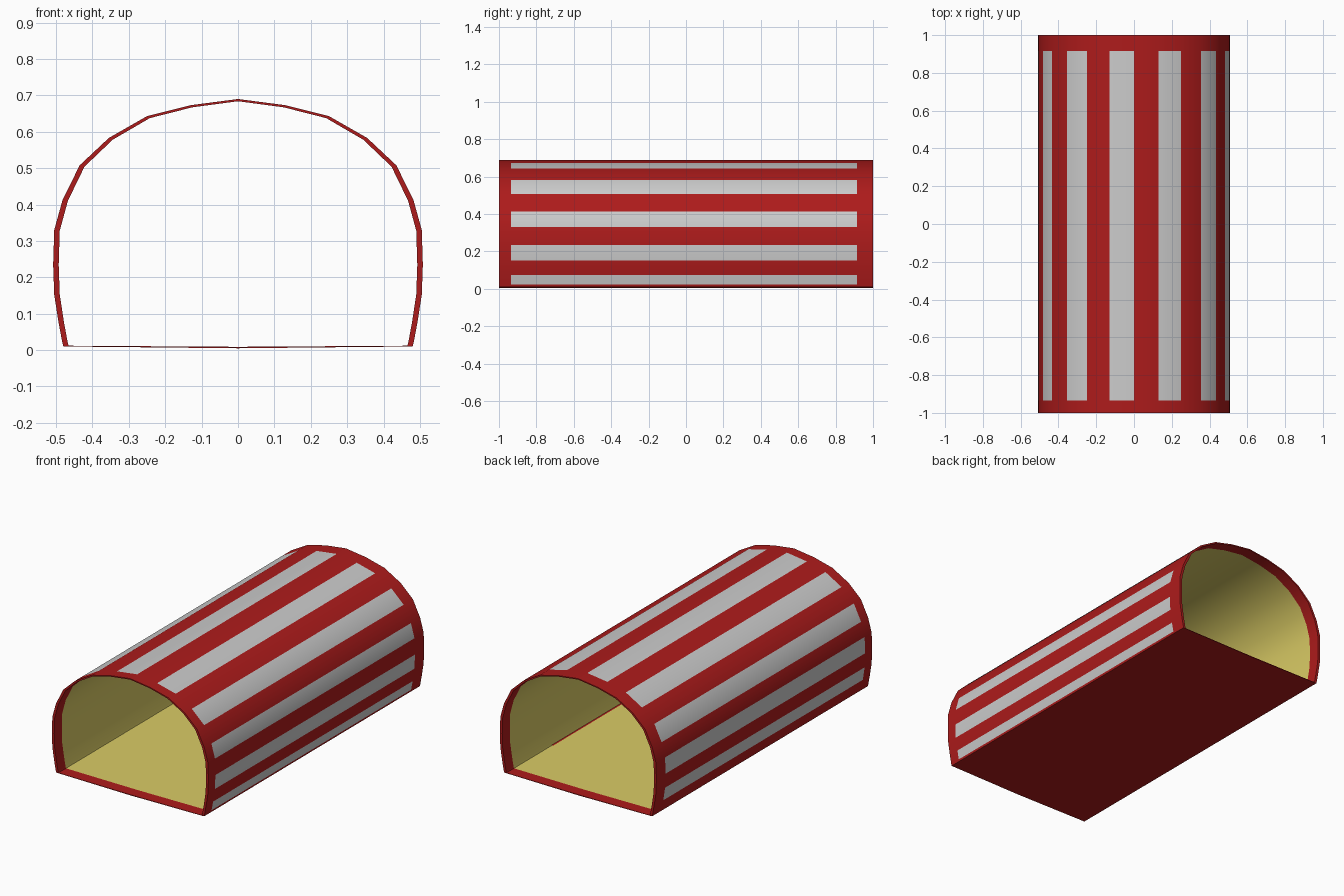
import bpy
from mathutils import Vector

if "Cube" in bpy.data.objects:
    bpy.data.objects.remove(bpy.data.objects["Cube"])


def material(name, rgb):
    m = bpy.data.materials.new(name)
    m.diffuse_color = (*rgb, 1)
    m.use_nodes = True
    m.node_tree.nodes["Principled BSDF"].inputs["Base Color"].default_value = m.diffuse_color
    return m


RED = material("red", (0.42, 0.011, 0.011))
YELLOW = material("yellow", (0.70, 0.60, 0.13))


def make(name, verts, faces, mat=None, normals=None):
    me = bpy.data.meshes.new(name)
    me.from_pydata(verts, [], faces)
    if normals:
        me.polygons.foreach_set("use_smooth", [True] * len(faces))
        me.normals_split_custom_set_from_vertices(normals)
    if mat:
        me.materials.append(mat)
    ob = bpy.data.objects.new(name, me)
    bpy.context.collection.objects.link(ob)
    return ob


def loft(name, profile, bands, side, mat=None):
    """Extrude chosen profile segments along y; bands = (y0, y1, segments)."""
    verts, faces, normals = [], [], []
    last = len(profile) - 1
    for y0, y1, segments in bands:
        for s in segments:
            k = len(verts)
            for i, y in ((s, y0), (s + 1, y0), (s + 1, y1), (s, y1)):
                a, b = profile[max(i - 1, 0)], profile[min(i + 1, last)]
                verts.append((profile[i][0], y, profile[i][1]))
                n = Vector((b[1] - a[1], 0, a[0] - b[0])).normalized()
                normals.append(n * side)
            quad = (k, k + 1, k + 2, k + 3)
            faces.append(quad[::-1] if side > 0 else quad)
    return make(name, verts, faces, mat, normals)


def rim(name, outer, inner, y):
    """Flat end ring between the outer and inner profiles."""
    n = len(outer)
    verts = [(x, y, z) for x, z in outer + inner]
    faces = [(i, (i + 1) % n, n + (i + 1) % n, n + i) for i in range(n)]
    if y > 0:
        faces = [f[::-1] for f in faces]
    return make(name, verts, faces, RED)


# Cross-section: right half from base to crown, then mirrored
half = [(.48, .01), (.483, .022), (.493, .075), (.505, .152), (.508, .235),
        (.505, .33), (.482, .413), (.435, .508), (.355, .583), (.25, .643),
        (.13, .673)]
arch = half + [(0, .69)] + [(-x, z) for x, z in reversed(half)]
arch_in = [(x * .97, .012 + (z - .01) * .988) for x, z in arch]
floor = [arch[-1], (0, .005), arch[0]]
floor_in = [arch_in[-1], (0, .009), arch_in[0]]

segs = range(len(arch) - 1)
grey = [i for i in segs if i % 2 and i < len(arch) - 2]
red = [i for i in segs if i not in grey]
F, B, IN = -.935, .915, .93

# Outer skin: red body with grey lengthwise stripes
loft("outer_shell", arch, [(-1, F, segs), (F, B, red), (B, 1, segs)], 1, RED)
loft("grey_stripes", arch, [(F, B, grey)], 1)
loft("floor_underside", floor, [(-1, 1, range(2))], 1, RED)

# Inside: yellow lining with red bands at both mouths
for label, inner in (("arch", arch_in), ("floor", floor_in)):
    s = range(len(inner) - 1)
    loft(label + "_lining", inner, [(-IN, IN, s)], -1, YELLOW)
    loft(label + "_mouth_bands", inner, [(-1, -IN, s), (IN, 1, s)], -1, RED)

# End rims
rim("front_rim", arch + [floor[1]], arch_in + [floor_in[1]], -1)
rim("back_rim", arch + [floor[1]], arch_in + [floor_in[1]], 1)

# Thin red seam along one floor edge
loft("floor_seam", [(.458, .0125), (.4665, .0145)], [(-.8, .58, [0])], -1, RED)
